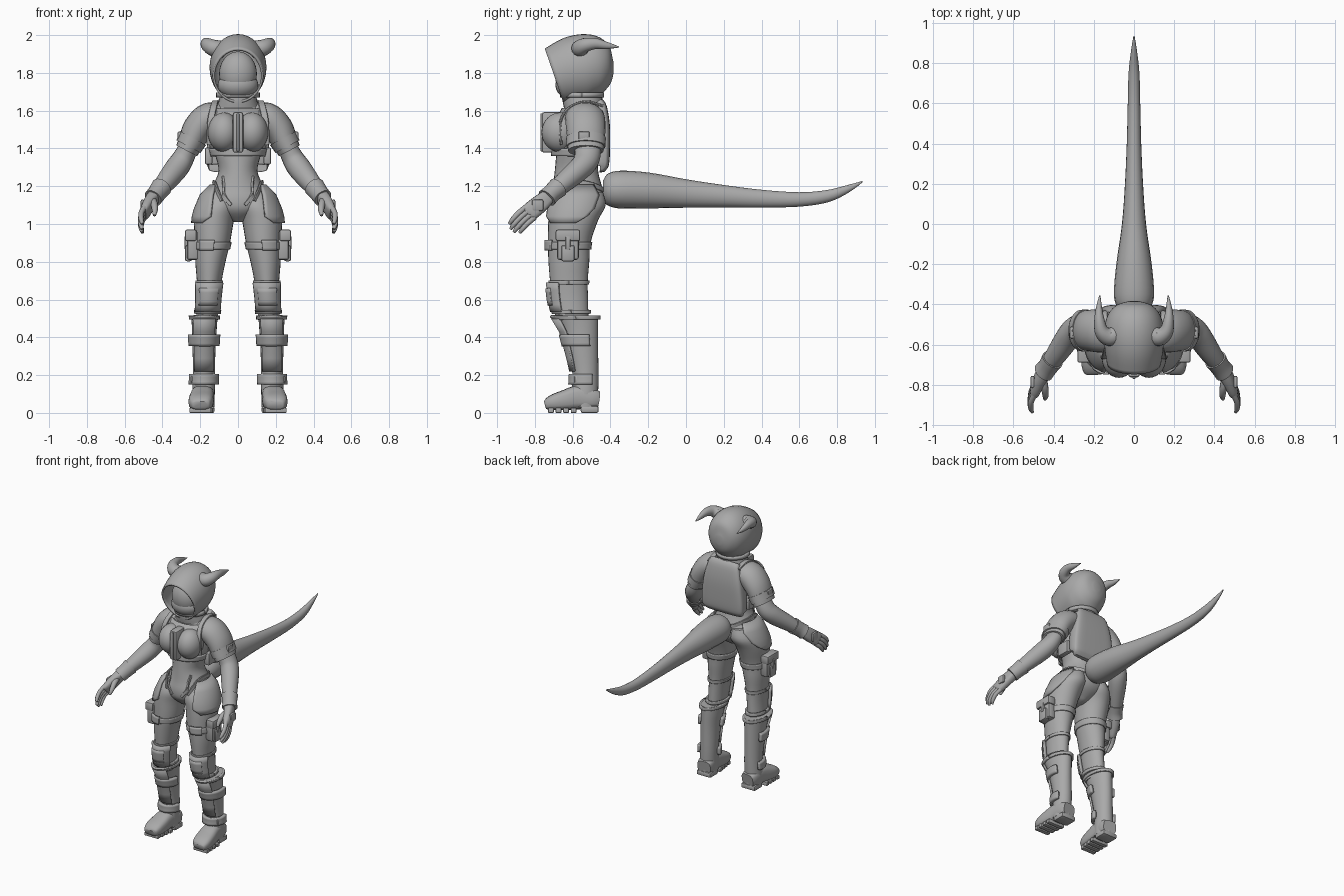
import bpy, bmesh, math
from mathutils import Vector as V

grey = bpy.data.materials.new("plain grey")
grey.diffuse_color = (0.4, 0.4, 0.4, 1)


def finish(name, bm, mirror=False, thick=0, angle=40):
    bmesh.ops.recalc_face_normals(bm, faces=bm.faces)
    me = bpy.data.meshes.new(name)
    bm.to_mesh(me)
    bm.free()
    me.materials.append(grey)
    me.shade_smooth()
    me.set_sharp_from_angle(angle=math.radians(angle))
    ob = bpy.data.objects.new(name, me)
    bpy.context.collection.objects.link(ob)
    if thick:
        s = ob.modifiers.new("thickness", 'SOLIDIFY')
        s.thickness, s.offset = thick, 0
    if mirror:
        ob.modifiers.new("mirror", 'MIRROR')
    return ob


def spline(st, n=4):
    out = []
    for i in range(len(st) - 1):
        p = [st[max(i - 1, 0)], st[i], st[i + 1], st[min(i + 2, len(st) - 1)]]
        for k in range(n):
            t = k / n
            out.append(tuple(0.5 * (2 * b + (c - a) * t + (2 * a - 5 * b + 4 * c - d) * t * t
                                    + (3 * b - a - 3 * c + d) * t ** 3) for a, b, c, d in zip(*p)))
    return out + [tuple(st[-1])]


def loft(name, loops, closed=True, caps=(True, True), **kw):
    bm = bmesh.new()
    vs = [[bm.verts.new(p) for p in l] for l in loops]
    n = len(vs[0])
    for a, b in zip(vs, vs[1:]):
        for i in range(n if closed else n - 1):
            j = (i + 1) % n
            bm.faces.new((a[i], a[j], b[j], b[i]))
    for cap, l in zip(caps, (vs[0], vs[-1])):
        if cap and closed:
            bm.faces.new(l)
    return finish(name, bm, **kw)


def power(c, e):
    return math.copysign(abs(c) ** (2 / e), c)


# Tube through stations (x, y, z, a, b); a lies along ref, b across it
def tube(name, st, ref, sides=20, e=2, n=4, **kw):
    st = spline(st, n)
    loops = []
    for i, s in enumerate(st):
        t = (V(st[min(i + 1, len(st) - 1)][:3]) - V(st[max(i - 1, 0)][:3])).normalized()
        v = (V(ref) - V(ref).dot(t) * t).normalized()
        u = t.cross(v)
        loops.append([V(s[:3]) + v * s[3] * power(math.cos(w), e) + u * s[4] * power(math.sin(w), e)
                      for w in (math.tau * k / sides for k in range(sides))])
    return loft(name, loops, **kw)


# Level rings (z, cx, cy, rx, ry), and arcs with start and end angle added
def stack(name, rings, sides=28, **kw):
    return loft(name, [[(x + a * math.cos(math.tau * k / sides), y + b * math.sin(math.tau * k / sides), z)
                        for k in range(sides)] for z, x, y, a, b in rings], **kw)


def plate(name, rings, thick=0.012, m=14, **kw):
    loops = []
    for z, x, y, a, b, a0, a1 in rings:
        ws = [math.radians(a0 + (a1 - a0) * k / m) for k in range(m + 1)]
        loops.append([(x + a * math.cos(w), y + b * math.sin(w), z) for w in ws])
    return loft(name, loops, closed=False, thick=thick, **kw)


def at(prof, z):
    for p, q in zip(prof, prof[1:]):
        if p[0] >= z >= q[0]:
            t = (p[0] - z) / (p[0] - q[0] + 1e-9)
            return [a + (b - a) * t for a, b in zip(p, q)]
    return prof[-1]


def band(name, prof, z0, z1, off, a0=0, a1=360, thick=0.014, mirror=True):
    rings = []
    for k in range(5):
        z, x, y, a, b = at(prof, z0 + (z1 - z0) * k / 4)
        rings.append((z, x, y, a + off, b + off, a0, a1))
    return plate(name, rings, thick, 28, mirror=mirror)


def box(name, c, s, bevel=0.008, mirror=True):
    bm = bmesh.new()
    bmesh.ops.create_cube(bm, size=1)
    for v in bm.verts:
        v.co = V([v.co[i] * s[i] + c[i] for i in range(3)])
    if bevel:
        bmesh.ops.bevel(bm, geom=bm.edges[:], offset=bevel, segments=2, affect='EDGES', profile=0.5)
    return finish(name, bm, mirror)


def ball(name, c, r, mirror=False):
    bm = bmesh.new()
    bmesh.ops.create_uvsphere(bm, u_segments=28, v_segments=18, radius=1)
    for v in bm.verts:
        v.co = V([v.co[i] * r[i] + c[i] for i in range(3)])
    return finish(name, bm, mirror)


# Torso and legs
torso = spline([(1.7, 0, -.54, .07, .08), (1.65, 0, -.535, .09, .085), (1.61, 0, -.54, .13, .1),
                (1.55, 0, -.55, .145, .118), (1.45, 0, -.565, .14, .118), (1.37, 0, -.575, .122, .112),
                (1.28, 0, -.58, .103, .115), (1.2, 0, -.575, .138, .13), (1.13, 0, -.572, .185, .147),
                (1.07, 0, -.58, .15, .13), (1.01, 0, -.59, .03, .06)])
leg = spline([(1.17, .09, -.56, .08, .12), (1.1, .105, -.573, .11, .148), (1.02, .127, -.597, .106, .132),
              (.9, .135, -.618, .093, .113), (.8, .146, -.62, .08, .108), (.7, .152, -.62, .066, .1),
              (.6, .157, -.615, .058, .096), (.48, .165, -.6, .057, .085)])
boot = spline([(.515, .178, -.588, .07, .123), (.45, .178, -.565, .066, .1), (.35, .18, -.55, .061, .085),
               (.2, .18, -.532, .058, .068), (.1, .183, -.537, .06, .072), (.03, .183, -.537, .058, .07)])
stack("torso", torso)
stack("leg", leg, mirror=True)
stack("boot_shaft", boot, mirror=True)

# Boots: foot, soles with tread
tube("boot_foot", [(.178, -.464, .07, .045, .05), (.182, -.5, .075, .055, .058), (.187, -.57, .082, .063, .06),
                   (.193, -.64, .068, .054, .065), (.198, -.7, .056, .043, .064), (.2, -.735, .045, .03, .052),
                   (.2, -.746, .042, .02, .04)], (0, 0, 1), e=3, mirror=True)
box("boot_heel_sole", (.182, -.51, .018), (.115, .095, .036), .01)
for i in range(4):
    box("boot_tread", (.192 + i * .003, -.595 - i * .04, .013), (.13 - .006 * i, .03, .026), .004)

# Leg straps, knee pads, shin guards
band("boot_top_rim", boot, .515, .495, .006)
band("shin_upper_strap", boot, .415, .355, .012, -175, 25, .02)
band("shin_lower_strap", boot, .205, .15, .012, -175, 25, .02)
band("shin_plate", boot, .5, .22, .008, -135, -45)
box("shin_upper_buckle", (.245, -.58, .385), (.02, .06, .05))
box("shin_lower_buckle", (.24, -.565, .175), (.02, .05, .045))
band("knee_pad", leg, .69, .535, .012, -150, -30, .02)
band("knee_pad_centre", leg, .66, .57, .02, -125, -55, .014)
band("knee_upper_band", leg, .7, .68, .004, thick=.008)
band("knee_lower_band", leg, .545, .525, .008)
band("thigh_strap", leg, .905, .865, .004, thick=.008)
band("thigh_patch", leg, .915, .86, .011, -95, -50)

# Thigh pouch
box("thigh_pouch", (.24, -.625, .885), (.06, .115, .15), .014)
box("thigh_pouch_flap", (.25, -.625, .94), (.062, .13, .06), .01)
box("thigh_pouch_pocket", (.262, -.625, .845), (.036, .07, .085), .01)
box("thigh_pouch_tab", (.275, -.625, .9), (.016, .025, .07), .004)

# Hip plates and belts
plate("hip_plate", [(1.205, .03, -.575, .115, .133, -38, 40), (1.15, .06, -.577, .138, .15, -58, 50),
                    (1.08, .1, -.585, .127, .152, -72, 40), (1.04, .118, -.593, .12, .145, -78, 28),
                    (1.005, .125, -.598, .117, .14, -55, 5)], .014, mirror=True)


def belt(name, pts, off, w=.014):
    st = []
    for ang, z in pts:
        _, x, y, a, b = at(torso, z)
        c, s = math.cos(math.radians(ang)), math.sin(math.radians(ang))
        st.append((x + (a + off) * c, y + (b + off) * s, z, w, .006))
    tube(name, st, (0, 0, 1), 8, 4, mirror=True)


belt("hip_belt", [(-62, 1.12), (-50, 1.17), (-25, 1.215), (20, 1.215), (60, 1.19), (90, 1.17)], .006)
belt("front_sash", [(-45, 1.25), (-58, 1.2), (-66, 1.15), (-78, 1.1)], .004, .01)

# Cropped jacket with chest, zip cover and back panel
band("jacket", torso, 1.61, 1.37, .012, mirror=False)
band("jacket_hem", torso, 1.4, 1.36, .02, mirror=False)
ball("jacket_chest", (.075, -.665, 1.485), (.085, .1, .105), True)
box("jacket_zip_cover", (0, -.7, 1.485), (.056, .125, .215), .012, False)
box("jacket_zip", (0, -.76, 1.485), (.014, .02, .2), .003, False)
tube("back_panel", [(0, -.455, 1.305, .15, .03), (0, -.45, 1.315, .165, .042), (0, -.45, 1.4, .165, .048),
                    (0, -.455, 1.52, .15, .052), (0, -.465, 1.62, .125, .045), (0, -.475, 1.645, .11, .03)],
     (1, 0, 0), 32, 5)
tube("shoulder_strap", [(.115, -.44, 1.625, .018, .007), (.12, -.53, 1.648, .018, .007),
                        (.13, -.62, 1.615, .018, .007), (.145, -.665, 1.54, .018, .007),
                        (.15, -.66, 1.42, .018, .007)], (1, 0, 0), 8, 4, mirror=True)
box("side_pouch", (.155, -.54, 1.36), (.04, .1, .09), .01)

# Arms: sleeve, arm band, forearm, glove
Y = (0, 1, 0)
tube("sleeve", [(.07, -.535, 1.55, .095, .08), (.15, -.535, 1.56, .105, .084), (.212, -.53, 1.505, .104, .08),
                (.25, -.53, 1.43, .098, .068), (.272, -.53, 1.388, .094, .062)], Y, 24, mirror=True)
tube("arm_band", [(.238, -.53, 1.455, .106, .078), (.262, -.53, 1.41, .103, .072)], Y, 24, mirror=True)
box("arm_band_buckle", (.305, -.54, 1.465), (.03, .06, .05))
tube("forearm", [(.26, -.52, 1.41, .07, .05), (.292, -.525, 1.345, .068, .058), (.325, -.56, 1.295, .062, .062),
                 (.38, -.64, 1.225, .054, .054), (.44, -.725, 1.15, .04, .04)], Y, 20, mirror=True)
tube("glove_cuff", [(.405, -.675, 1.195, .056, .056), (.43, -.712, 1.162, .05, .05),
                    (.45, -.737, 1.137, .054, .05)], Y, 20, mirror=True)
s = V((0, -.66, .75))
tube("glove_palm", [(.44, -.725, 1.15, .038, .034), (.468, -.77, 1.11, .047, .03), (.492, -.825, 1.065, .048, .024),
                    (.5, -.84, 1.05, .04, .014)], s, 16, 3, mirror=True)
box("glove_knuckle_guard", (.505, -.785, 1.1), (.02, .06, .06), .009)
for k, ln in zip((-1.5, -.5, .5, 1.5), (.85, 1, 1.02, .92)):
    b = V((.496, -.825, 1.062)) + s * k * .024
    st = [(*(b + V(d) * ln), r, r) for d, r in (((0, 0, 0), .0145), ((.018, -.042, -.035), .0145),
                                                ((.018, -.076, -.072), .013), ((.01, -.094, -.096), .008))]
    tube("glove_finger", st, s, 10, mirror=True)
tube("glove_thumb", [(.455, -.755, 1.13, .02, .02), (.445, -.81, 1.11, .019, .019), (.44, -.85, 1.075, .016, .016),
                     (.443, -.872, 1.045, .008, .008)], s, 10, mirror=True)

# Head: collar, hood shell, visor and mask
stack("collar", spline([(1.71, 0, -.55, .095, .1), (1.66, 0, -.548, .1, .106), (1.61, 0, -.54, .115, .105)]))
plate("collar_ring", [(z, 0, -.55, .108, .108, 0, 360) for z in (1.695, 1.67)], .016, 32)
Z = (0, 0, 1)
tube("hood", [(0, -.697, 1.785, .146, .128), (0, -.6, 1.817, .168, .142), (0, -.52, 1.832, .168, .143),
              (0, -.45, 1.832, .142, .122), (0, -.408, 1.83, .095, .082), (0, -.39, 1.83, .03, .025)],
     Z, 36, caps=(False, True), thick=.012)
ball("visor", (0, -.61, 1.795), (.1, .085, .118))
ball("face_mask", (0, -.605, 1.735), (.108, .086, .075))

# Curled horns
tube("horn", [(.08, -.55, 1.925, .045, .045), (.125, -.56, 1.93, .045, .047), (.16, -.535, 1.947, .038, .036),
              (.172, -.48, 1.955, .029, .026), (.174, -.42, 1.945, .019, .016), (.17, -.355, 1.937, .003, .003)],
     Z, 16, mirror=True)

# Tail
tube("tail", [(0, -.44, 1.18, .05, .05), (0, -.415, 1.18, .083, .082), (0, -.35, 1.182, .1, .1),
              (0, -.2, 1.177, .095, .088), (0, 0, 1.161, .075, .06), (0, .2, 1.147, .059, .045),
              (0, .4, 1.134, .047, .036), (0, .6, 1.13, .038, .031), (0, .75, 1.148, .032, .027),
              (0, .86, 1.188, .019, .015), (0, .935, 1.225, .003, .003)], Z, 20)
